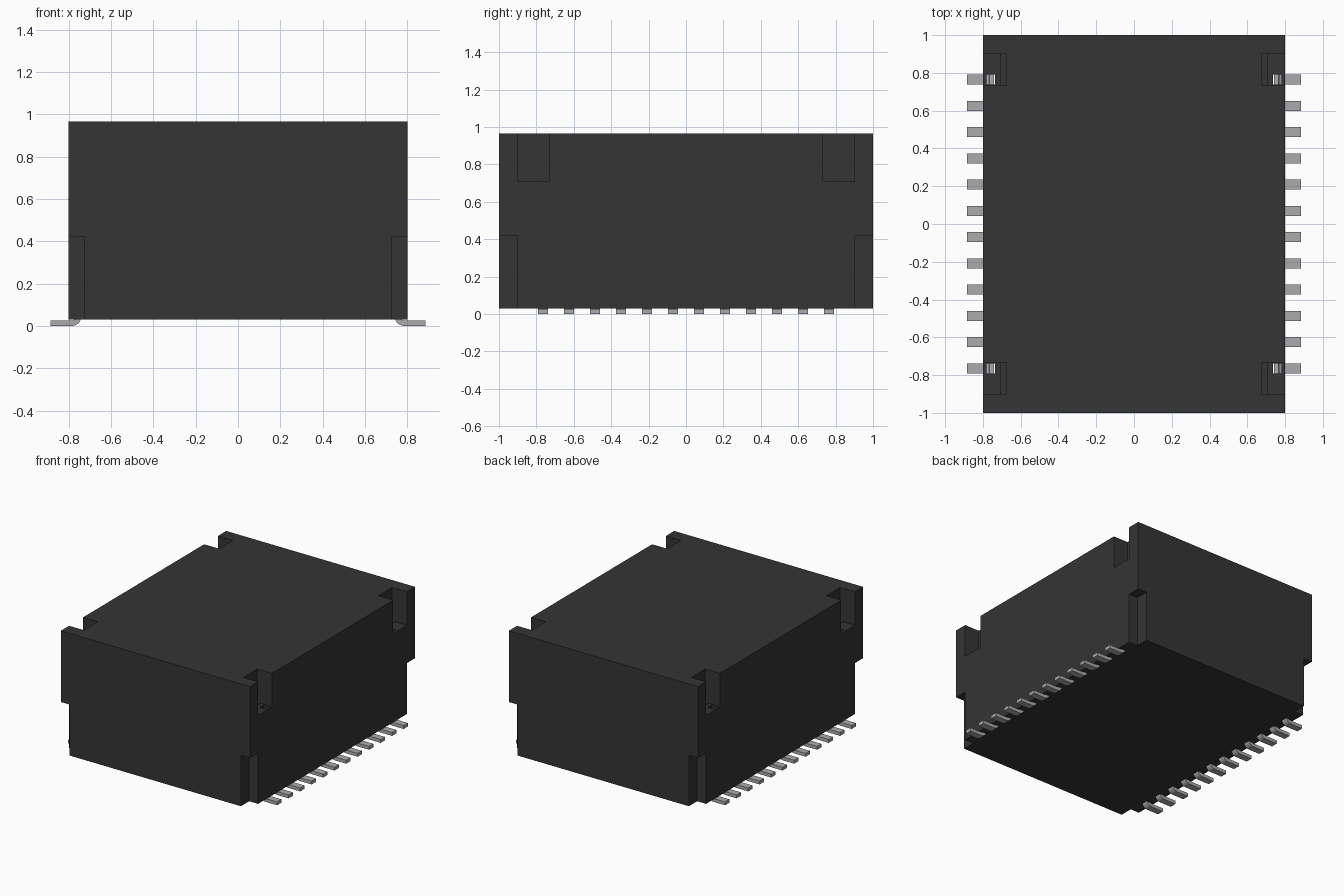
import bpy, bmesh, math

if "Cube" in bpy.data.objects:
    bpy.data.objects.remove(bpy.data.objects["Cube"])


def material(name, rgb):
    m = bpy.data.materials.new(name)
    m.diffuse_color = (*rgb, 1)
    m.use_nodes = True
    m.node_tree.nodes["Principled BSDF"].inputs["Base Color"].default_value = m.diffuse_color
    return m


black = material("black plastic", (0.035, 0.035, 0.035))
metal = material("tinned metal", (0.41, 0.41, 0.42))


def box(name, x0, x1, y0, y1, z0, z1):
    bpy.ops.mesh.primitive_cube_add(size=1, location=((x0 + x1) / 2, (y0 + y1) / 2, (z0 + z1) / 2))
    ob = bpy.context.object
    ob.name = name
    ob.scale = (abs(x1 - x0), abs(y1 - y0), z1 - z0)
    bpy.ops.object.transform_apply(location=True, rotation=False, scale=True)
    return ob


# Main case
case = box("case", -0.8, 0.8, -1, 1, 0.03, 0.965)
case.data.materials.append(black)

# Cuts repeated at all four corners: x0, x1, y0, y1, z0, z1
cuts = [
    (0.725, 0.9, 0.9, 1.1, -0.1, 0.42),       # lower corner notch
    (0.675, 0.9, 0.733, 0.9, 0.71, 1.1),      # top pocket
    (0.675, 0.704, 0.733, 0.9, 0.68, 0.8),    # groove in pocket floor
    (0.737, 0.782, 0.738, 0.792, -0.1, 0.8),  # opening down to the end lead
]
for sx in (-1, 1):
    for sy in (-1, 1):
        for x0, x1, y0, y1, z0, z1 in cuts:
            xs, ys = sorted((sx * x0, sx * x1)), sorted((sy * y0, sy * y1))
            cutter = box("cutter", *xs, *ys, z0, z1)
            cutter.hide_render = True
            mod = case.modifiers.new("cut", 'BOOLEAN')
            mod.operation, mod.solver, mod.object = 'DIFFERENCE', 'EXACT', cutter
            bpy.context.view_layer.objects.active = case
            bpy.ops.object.modifier_apply(modifier=mod.name)
            bpy.data.objects.remove(cutter, do_unlink=True)


# Bent lead profile in x-z, extruded along y
def arc(r, n=5):
    return [(0.785 - r * math.sin(a), 0.045 - r * math.cos(a))
            for a in (math.pi / 2 * i / n for i in range(n + 1))]


profile = ([(0.885, 0)] + arc(0.045) + [(0.74, 0.1), (0.766, 0.1)]
           + arc(0.019)[::-1] + [(0.885, 0.026)])


def lead(name, side, y, w=0.052):
    bm = bmesh.new()
    face = bm.faces.new([bm.verts.new((side * x, y - w / 2, z)) for x, z in profile])
    ext = bmesh.ops.extrude_face_region(bm, geom=[face])
    bmesh.ops.translate(bm, vec=(0, w, 0),
                        verts=[v for v in ext["geom"] if isinstance(v, bmesh.types.BMVert)])
    bmesh.ops.recalc_face_normals(bm, faces=bm.faces)
    me = bpy.data.meshes.new(name)
    bm.to_mesh(me)
    bm.free()
    me.materials.append(metal)
    bpy.context.collection.objects.link(bpy.data.objects.new(name, me))


# Twelve leads along each side
for side, label in ((-1, "left"), (1, "right")):
    for i in range(12):
        lead(f"{label}_lead_{i + 1}", side, (i - 5.5) * 0.139)
